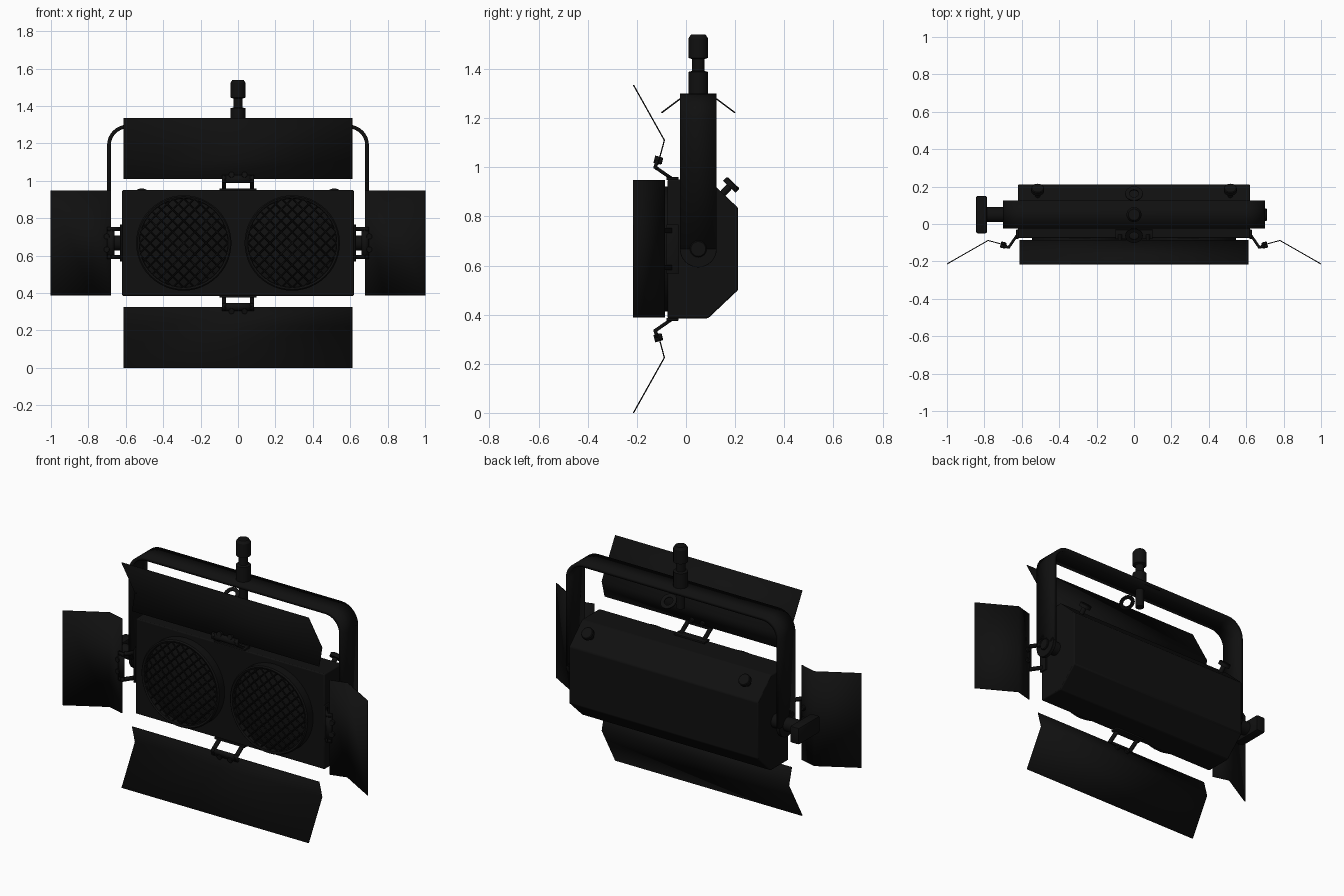
import bpy, bmesh, math
from mathutils import Matrix, Vector

if "Cube" in bpy.data.objects:
    bpy.data.objects.remove(bpy.data.objects["Cube"])

ZC = 0.6675          # height of the lamp axis
black = bpy.data.materials.new("black_paint")
black.diffuse_color = (0.005, 0.005, 0.005, 1)
black.use_nodes = True
black.node_tree.nodes["Principled BSDF"].inputs["Base Color"].default_value = black.diffuse_color


def finish(name, bm, M=Matrix()):
    bmesh.ops.remove_doubles(bm, verts=bm.verts, dist=1e-5)
    bmesh.ops.recalc_face_normals(bm, faces=bm.faces)
    me = bpy.data.meshes.new(name)
    bm.to_mesh(me)
    bm.free()
    me.transform(M)
    me.materials.append(black)
    ob = bpy.data.objects.new(name, me)
    bpy.context.collection.objects.link(ob)
    return ob


def lathe(name, profile, at, axis=(0, 0, 1), segs=32, closed=False):
    """Revolve (radius, height) points about an axis through 'at'."""
    bm = bmesh.new()
    rings = [[bm.verts.new((r * math.cos(a), r * math.sin(a), h))
              for a in (2 * math.pi * i / segs for i in range(segs))] for r, h in profile]
    pairs = list(zip(rings, rings[1:])) + ([(rings[-1], rings[0])] if closed else [])
    for A, B in pairs:
        for i in range(segs):
            j = (i + 1) % segs
            bm.faces.new((A[i], A[j], B[j], B[i]))
    rot = Vector((0, 0, 1)).rotation_difference(Vector(axis)).to_matrix().to_4x4()
    return finish(name, bm, Matrix.Translation(at) @ rot)


def cyl(name, r, h, at, axis=(0, 0, 1), segs=24, c=0.004):
    return lathe(name, [(0, 0), (r, 0), (r, h - c), (r - c, h), (0, h)], at, axis, segs)


def box(name, lo, hi, M=Matrix(), bevel=0.0):
    bm = bmesh.new()
    bmesh.ops.create_cube(bm, size=1)
    for v in bm.verts:
        v.co = [(l + h) / 2 + c * (h - l) for l, h, c in zip(lo, hi, v.co)]
    if bevel:
        bmesh.ops.bevel(bm, geom=bm.edges[:], offset=bevel, segments=2, profile=0.5, affect='EDGES')
    return finish(name, bm, M)


def ribbon(name, points, step, thick, M=Matrix()):
    """Sheet metal: a path swept along 'step' and thickened."""
    bm = bmesh.new()
    A = [bm.verts.new(p) for p in points]
    B = [bm.verts.new(Vector(p) + Vector(step)) for p in points]
    for i in range(len(A) - 1):
        bm.faces.new((A[i], A[i + 1], B[i + 1], B[i]))
    ob = finish(name, bm, M)
    mod = ob.modifiers.new("thickness", 'SOLIDIFY')
    mod.thickness, mod.offset = thick, 0
    mod.use_even_offset = True
    return ob


# Housing: chamfered profile extruded along x
bm = bmesh.new()
prof = [(-0.075, 0.385), (0.09, 0.385), (0.212, 0.50), (0.212, 0.835), (0.09, 0.95), (-0.075, 0.95)]
face = bm.faces.new([bm.verts.new((-0.62, y, z)) for y, z in prof])
ext = bmesh.ops.extrude_face_region(bm, geom=[face])
bmesh.ops.translate(bm, vec=(1.24, 0, 0), verts=[v for v in ext['geom'] if isinstance(v, bmesh.types.BMVert)])
housing = finish("housing", bm)
bev = housing.modifiers.new("soft_edges", 'BEVEL')
bev.width, bev.segments = 0.006, 2

# Lamps: rim, lens and wire grille
R = 0.24
for side, x in (("left", -0.29), ("right", 0.29)):
    lathe(side + "_lamp_rim", [(0.255, 0), (0.255, 0.055), (0.248, 0.062), (0.238, 0.058), (0.235, 0)],
          (x, -0.07, ZC), (0, -1, 0), 48, True)
    lathe(side + "_lens", [(R, 0.03), (0.2, 0.042), (0.12, 0.054), (0, 0.06)],
          (x, -0.07, ZC), (0, -1, 0), 48)
    cu = bpy.data.curves.new(side + "_grille", 'CURVE')
    cu.dimensions, cu.bevel_depth, cu.bevel_resolution = '3D', 0.004, 0
    for sx in (-1, 1):
        for k in range(-5, 6):
            d = k * 0.042
            half = math.sqrt(R * R - d * d)
            sp = cu.splines.new('POLY')
            sp.points.add(8)
            for i, p in enumerate(sp.points):
                t = half * (i / 4 - 1)
                y = -0.122 - 0.02 * (1 - (t * t + d * d) / R ** 2)
                p.co = (x + sx * (t + d) * 0.7071, y, ZC + (t - d) * 0.7071, 1)
    cu.materials.append(black)
    bpy.context.collection.objects.link(bpy.data.objects.new(side + "_grille", cu))

# Barn doors with hinge brackets: built as the top one, then turned about y
for side, ang, half, w, tip in (("top", 0, 0.2825, 0.613, 0.385), ("right", 90, 0.62, 0.28, 0.38),
                                ("bottom", 180, 0.2825, 0.613, 0.385), ("left", 270, 0.62, 0.28, 0.38)):
    M = (Matrix.Translation((0, 0, ZC)) @ Matrix.Rotation(math.radians(ang), 4, 'Y')
         @ Matrix.Translation((0, 0, half)))
    ribbon(side + "_barn_door", [(-w, -0.115, 0.06), (-w, -0.088, 0.16), (-w, -0.214, tip)],
           (2 * w, 0, 0), 0.005, M)
    box(side + "_hinge_plate", (-0.1, -0.08, -0.002), (0.1, -0.03, 0.01), M, 0.003)
    for x in (-0.085, 0.065):
        ribbon(side + "_hinge_arm", [(x, -0.06, 0.005), (x, -0.125, 0.05), (x, -0.119, 0.075)],
               (0.02, 0, 0), 0.014, M)
    ribbon(side + "_hinge_crossbar", [(-0.085, -0.118, 0.042), (-0.085, -0.125, 0.055), (-0.085, -0.118, 0.08)],
           (0.17, 0, 0), 0.012, M)
    for x in (-0.035, 0.035):
        bolt = cyl(side + "_hinge_bolt", 0.015, 0.034, (x, -0.129, 0.083), (0, 0.97, -0.25), 12)
        bolt.data.transform(M)

# Yoke: bent flat bar with rounded ends at the pivots
path = [(-0.69, -0.025, ZC)]
for sx, start in ((-1, 180), (1, 90)):
    for i in range(9):
        a = math.radians(start - 90 * i / 8)
        path.append((sx * 0.59 + 0.1 * math.cos(a), -0.025, 1.19 + 0.1 * math.sin(a)))
path.append((0.69, -0.025, ZC))
ribbon("yoke", path, (0, 0.15, 0), 0.02)
for s in (-1, 1):
    cyl("yoke_end", 0.075, 0.02, (s * 0.68, 0.05, ZC), (s, 0, 0), 32, 0.001)
    cyl("pivot_spacer", 0.04, 0.075, (s * 0.61, 0.05, ZC), (s, 0, 0))
cyl("pivot_bolt_head", 0.034, 0.012, (0.698, 0.05, ZC), (1, 0, 0))

# Tilt lock handle on the left
cyl("tilt_lock_stem", 0.04, 0.1, (-0.695, 0.05, ZC), (-1, 0, 0))
box("tilt_lock_handle", (-0.845, -0.05, ZC - 0.05), (-0.785, 0.15, ZC + 0.05), bevel=0.01)

# Mounting spigot and its bolt under the yoke
lathe("spigot", [(0, 1.17), (0.024, 1.17), (0.024, 1.29), (0.04, 1.295), (0.04, 1.388), (0.025, 1.392),
                 (0.025, 1.44), (0.04, 1.445), (0.04, 1.525), (0.03, 1.54), (0, 1.54)], (0, 0.05, 0))

# Safety eyelets tilted down from both yoke edges
for s in (-1, 1):
    lathe("safety_eyelet", [(0.025, -0.003), (0.047, -0.003), (0.047, 0.003), (0.025, 0.003)],
          (0, 0.05 + s * 0.112, 1.25), (0, s * 0.6, 0.8), 24, True)

# Thumb screws on the rear upper chamfer
for x in (-0.515, 0.515):
    lathe("rear_thumb_screw", [(0, -0.01), (0.014, -0.01), (0.014, 0.038), (0.035, 0.038), (0.035, 0.058),
                               (0.031, 0.062), (0, 0.062)], (x, 0.15, 0.893), (0, 0.69, 0.72), 24)

# Smooth the round parts, keep folds and corners sharp
for ob in bpy.context.scene.objects:
    ob.select_set(ob.type == 'MESH')
bpy.context.view_layer.objects.active = housing
bpy.ops.object.shade_smooth_by_angle(angle=math.radians(32))
